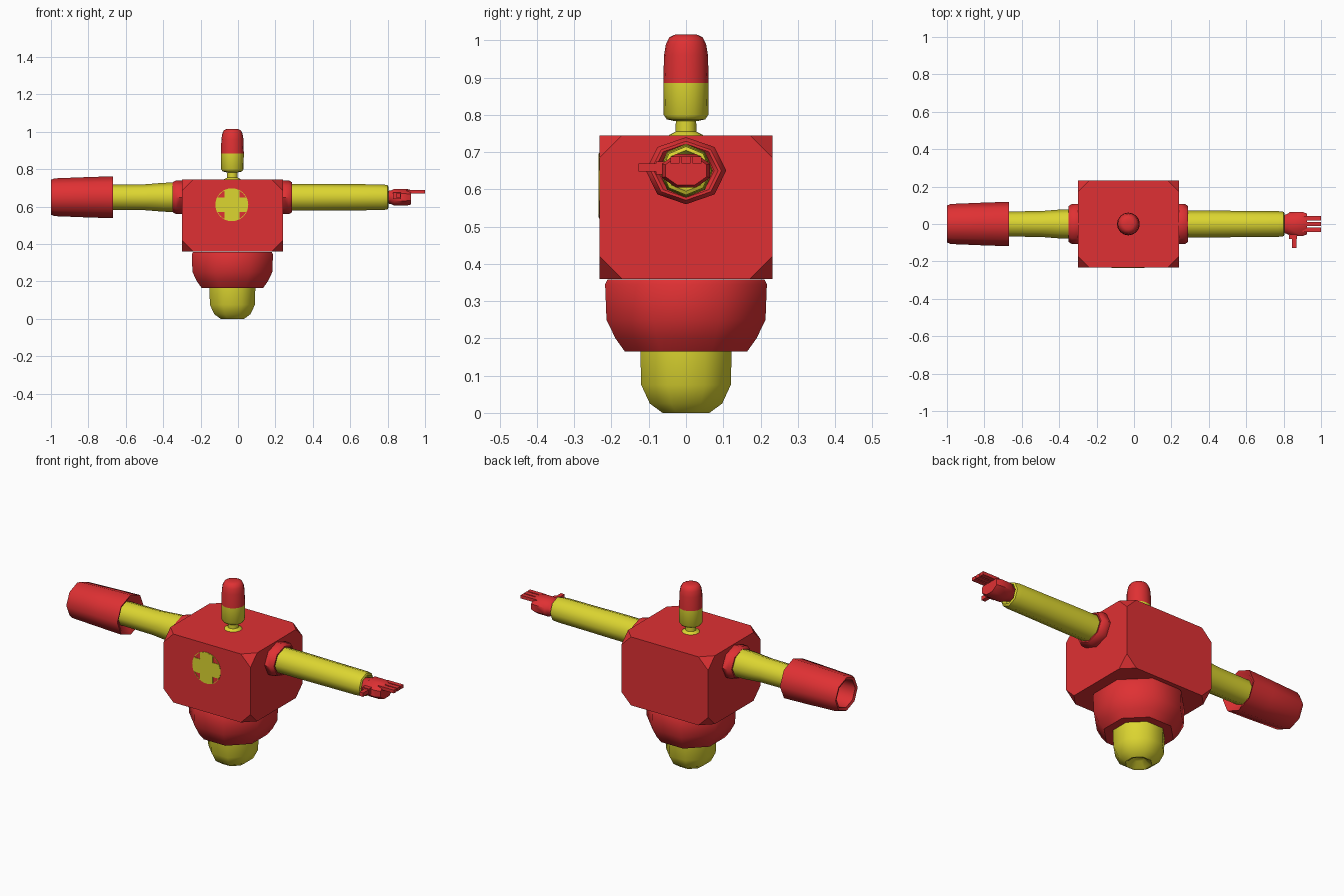
import bpy, bmesh, math
from mathutils import Vector

if "Cube" in bpy.data.objects:
    bpy.data.objects.remove(bpy.data.objects["Cube"])

CX = -0.03      # body centre line
ARM_Z = 0.65    # arm height


def material(name, rgb):
    m = bpy.data.materials.new(name)
    m.diffuse_color = (*rgb, 1)
    m.use_nodes = True
    m.node_tree.nodes["Principled BSDF"].inputs["Base Color"].default_value = m.diffuse_color
    return m


RED = material("red paint", (0.74, 0.03, 0.033))
YELLOW = material("yellow paint", (0.72, 0.67, 0.03))


def finish(name, bm, mats, angle=50):
    bmesh.ops.recalc_face_normals(bm, faces=bm.faces)
    me = bpy.data.meshes.new(name)
    bm.to_mesh(me)
    bm.free()
    ob = bpy.data.objects.new(name, me)
    bpy.context.collection.objects.link(ob)
    for m in mats:
        me.materials.append(m)
    bpy.ops.object.select_all(action='DESELECT')
    ob.select_set(True)
    bpy.context.view_layer.objects.active = ob
    bpy.ops.object.shade_smooth_by_angle(angle=math.radians(angle))
    return ob


def lathe(name, profile, mat, n=8, along_x=False, phase=0.0, sy=1.0, sz=1.0):
    """Turn (position, radius) pairs around the body's z axis or the arms' x axis."""
    bm = bmesh.new()
    rings = []
    for t, r in profile:
        ring = []
        for i in range(n):
            a = phase + math.tau * i / n
            c, s = r * math.cos(a), r * math.sin(a)
            co = (t, c * sy, ARM_Z + s * sz) if along_x else (CX + c, s, t)
            ring.append(bm.verts.new(co))
        rings.append(ring)
    for a, b in zip(rings, rings[1:]):
        for i in range(n):
            j = (i + 1) % n
            bm.faces.new((a[i], a[j], b[j], b[i]))
    bm.faces.new(rings[0])
    bm.faces.new(rings[-1])
    return finish(name, bm, [mat])


def box(name, lo, hi, mat, corner=0.0, taper=None):
    bm = bmesh.new()
    bmesh.ops.create_cube(bm, size=1)
    lo, hi = Vector(lo), Vector(hi)
    for v in bm.verts:
        v.co = Vector([(lo[k] + hi[k]) / 2 + v.co[k] * (hi[k] - lo[k]) for k in range(3)])
    if corner:
        bmesh.ops.bevel(bm, geom=bm.verts[:], offset=corner, segments=1, affect='VERTICES')
    return finish(name, bm, [mat], 30)


# Body: box with clipped corners
box("body", (CX - 0.27, -0.232, 0.36), (CX + 0.27, 0.232, 0.745), RED, corner=0.06)

# Skirt and foot, eight-sided
H = math.pi / 8
lathe("skirt", [(0.165, 0.10), (0.165, 0.178), (0.20, 0.205), (0.25, 0.231),
                (0.345, 0.235), (0.358, 0.228)], RED, phase=H)
lathe("foot", [(0.03, 0.03), (0.004, 0.055), (0.0, 0.068), (0.025, 0.105), (0.075, 0.130),
               (0.17, 0.133)], YELLOW, phase=H)

# Neck and two-colour head
lathe("neck", [(0.74, 0.05), (0.746, 0.045), (0.755, 0.028), (0.80, 0.027)], YELLOW, n=16)
lathe("lower_head", [(0.783, 0.03), (0.788, 0.052), (0.80, 0.060), (0.885, 0.061)], YELLOW, n=16)
lathe("upper_head", [(0.885, 0.061), (0.96, 0.059), (0.99, 0.054), (1.008, 0.045),
                     (1.015, 0.03), (1.016, 0.01)], RED, n=16)

# Shoulder collars, mirrored about the body centre
for side, name in ((1, "right_collar"), (-1, "left_collar")):
    prof = [(0.25, 0.095), (0.275, 0.1), (0.302, 0.1), (0.32, 0.088), (0.32, 0.08), (0.308, 0.07)]
    lathe(name, [(CX + side * t, r) for t, r in prof], RED, along_x=True, sy=1.08, sz=0.9)

# Arms
lathe("right_arm", [(0.25, 0.072), (0.40, 0.072), (0.60, 0.070), (0.77, 0.069), (0.80, 0.065),
                    (0.805, 0.055), (0.785, 0.045)], YELLOW, along_x=True)
lathe("left_arm", [(-0.32, 0.080), (-0.40, 0.077), (-0.50, 0.069), (-0.70, 0.067)],
      YELLOW, along_x=True)

# Hollow barrel on the left arm
lathe("barrel", [(-0.70, 0.068), (-0.675, 0.095), (-0.668, 0.112), (-0.80, 0.108), (-0.98, 0.101),
                 (-1.0, 0.093), (-0.995, 0.078), (-0.82, 0.072)], RED, along_x=True, sy=1.06)

# Hand: palm, three fingers and a thumb
lathe("palm", [(0.785, 0.045), (0.82, 0.058), (0.835, 0.070), (0.90, 0.070), (0.925, 0.060)],
      RED, along_x=True, phase=H, sz=0.70)
for i in (-1, 0, 1):
    y = i * 0.03
    box(f"finger_{i + 2}", (0.90, y - 0.012, 0.67), (1.0, y + 0.012, 0.688), RED)
box("thumb_base", (0.83, -0.08, 0.64), (0.872, -0.04, 0.675), RED)
box("thumb", (0.845, -0.128, 0.648), (0.868, -0.06, 0.67), RED)

# Front emblem: plain cross with rounded ends inside a thin ring
bm = bmesh.new()
R, W, Y, EZ = 0.086, 0.04, -0.2345, 0.61
half = math.asin(W / R)
pts = []
for q in range(4):
    base = q * math.pi / 2
    pts += [(R, base + half * k / 2) for k in range(-2, 3)]
    pts.append((W * math.sqrt(2), base + math.pi / 4))
f = bm.faces.new([bm.verts.new((CX - 0.003 + r * math.cos(a), Y, EZ + r * math.sin(a)))
                  for r, a in pts])
ext = bmesh.ops.extrude_face_region(bm, geom=[f])
for v in ext["geom"]:
    if isinstance(v, bmesh.types.BMVert):
        v.co.y += 0.004
finish("front_cross", bm, [YELLOW], 30)

bm = bmesh.new()
N = 32
ring = [[bm.verts.new((CX - 0.003 + r * math.cos(math.tau * i / N), y,
                       EZ + r * math.sin(math.tau * i / N))) for i in range(N)]
        for r, y in ((0.088, -0.231), (0.088, -0.234), (0.085, -0.234), (0.085, -0.231))]
for k in range(4):
    a, b = ring[k], ring[(k + 1) % 4]
    for i in range(N):
        j = (i + 1) % N
        bm.faces.new((a[i], a[j], b[j], b[i]))
finish("emblem_ring", bm, [YELLOW], 30)
